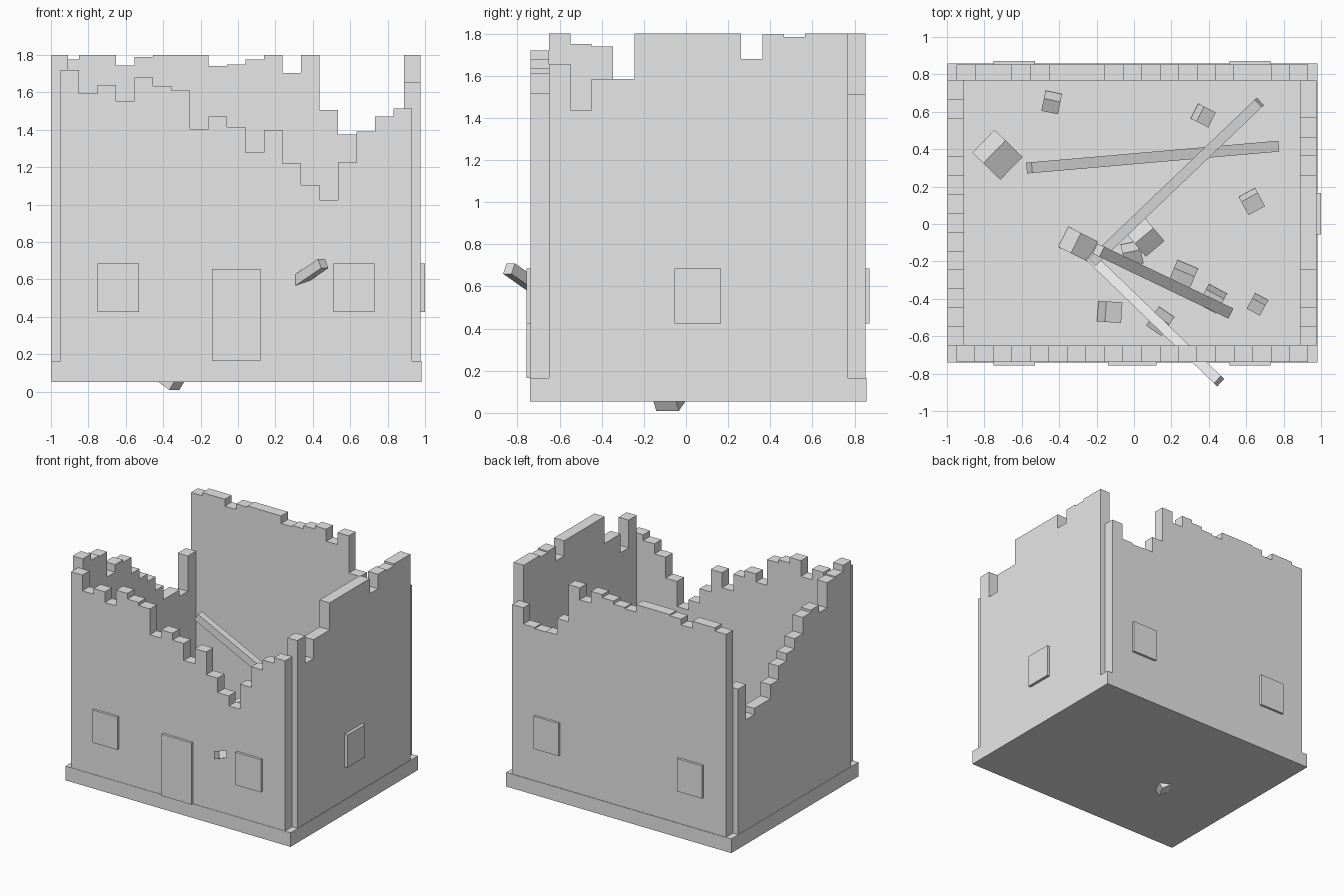
import bpy, bmesh
from mathutils import Vector, Euler, Matrix

cube = bpy.data.objects.get("Cube")
if cube:
    bpy.data.objects.remove(cube, do_unlink=True)

stone = bpy.data.materials.new("grey_stone")
stone.use_nodes = True
grey = (0.8, 0.8, 0.8, 1)
stone.diffuse_color = grey
stone.node_tree.nodes["Principled BSDF"].inputs["Base Color"].default_value = grey


def finish(name, bm):
    bmesh.ops.recalc_face_normals(bm, faces=bm.faces)
    mesh = bpy.data.meshes.new(name)
    bm.to_mesh(mesh)
    bm.free()
    mesh.materials.append(stone)
    obj = bpy.data.objects.new(name, mesh)
    bpy.context.collection.objects.link(obj)
    return obj


def block(name, centre, size, rotation=Matrix.Identity(3)):
    bm = bmesh.new()
    matrix = Matrix.Translation(centre) @ rotation.to_4x4() @ Matrix.Diagonal((*size, 1))
    bmesh.ops.create_cube(bm, size=1, matrix=matrix)
    return finish(name, bm)


def span(name, low, high):
    low, high = Vector(low), Vector(high)
    return block(name, (low + high) / 2, high - low)


def beam(name, start, end, width):
    start, end = Vector(start), Vector(end)
    along = (end - start).normalized()
    side = Vector((0, 0, 1)).cross(along).normalized()
    turn = Matrix((along, side, along.cross(side))).transposed()
    return block(name, (start + end) / 2, ((end - start).length, width, width), turn)


FLOOR = 0.165


def broken_wall(name, axis, low, high, inner, outer, tops):
    """Extrude a wall whose top edge steps through equal-width columns."""
    step = (high - low) / len(tops)
    outline = [(low, FLOOR)]
    for i, top in enumerate(tops):
        if i == 0 or top != tops[i - 1]:
            outline.append((low + i * step, top))
        if i == len(tops) - 1 or top != tops[i + 1]:
            outline.append((low + (i + 1) * step, top))
    outline.append((high, FLOOR))
    bm = bmesh.new()
    place = (lambda u, z: (u, inner, z)) if axis == "x" else (lambda u, z: (inner, u, z))
    face = bm.faces.new([bm.verts.new(place(u, z)) for u, z in outline])
    moved = bmesh.ops.extrude_face_region(bm, geom=[face])["geom"]
    depth = outer - inner
    bmesh.ops.translate(bm, verts=[v for v in moved if isinstance(v, bmesh.types.BMVert)],
                        vec=(0, depth, 0) if axis == "x" else (depth, 0, 0))
    return finish(name, bm)


# Foundation slab
span("foundation", (-0.998, -0.74, 0.053), (0.98, 0.857, FLOOR))

# Crumbled walls, heights listed column by column
broken_wall("front_wall", "x", -0.95, 0.93, -0.65, -0.737,
            [1.72, 1.595, 1.64, 1.555, 1.68, 1.635, 1.61, 1.405, 1.47, 1.415,
             1.28, 1.4, 1.22, 1.105, 1.025, 1.225, 1.39, 1.47, 1.515])
broken_wall("back_wall", "x", -0.95, 0.93, 0.768, 0.853,
            [1.775, 1.8, 1.8, 1.745, 1.79, 1.8, 1.8, 1.8, 1.74, 1.75,
             1.775, 1.8, 1.705, 1.8, 1.505, 1.375, 1.37, 1.38, 1.51])
broken_wall("left_wall", "y", -0.65, 0.768, 0.888, 0.976,
            [1.655, 1.435, 1.585, 1.585, 1.8, 1.8, 1.8, 1.8, 1.8, 1.68,
             1.795, 1.785, 1.8, 1.8])
broken_wall("right_wall", "y", -0.65, 0.768, -0.908, -0.996,
            [1.8, 1.75, 1.74, 1.54, 1.6, 1.58, 1.45, 1.37, 1.31, 1.2,
             1.09, 1.09, 1.04, 1.32])

# Window and door panels
for label, x in (("right", -0.64), ("left", 0.62)):
    for wall, near, far in (("front", -0.757, -0.73), ("back", 0.845, 0.872)):
        span(f"{wall}_window_{label}", (x - 0.11, near, 0.425), (x + 0.11, far, 0.685))
span("side_window", (0.97, -0.055, 0.425), (1.0, 0.167, 0.685))
span("door", (-0.14, -0.757, FLOOR), (0.12, -0.73, 0.655))

# Fallen roof beams
beam("beam_across_back", (-0.56, 0.3, 1.08), (0.76, 0.415, 0.33), 0.058)
beam("beam_diagonal", (-0.22, -0.2, 0.55), (0.67, 0.65, 0.92), 0.055)
beam("beam_steep", (-0.19, -0.14, 0.93), (0.5, -0.47, 0.23), 0.06)
beam("beam_through_front", (-0.23, -0.18, 0.22), (0.455, -0.84, 0.685), 0.055)

# Rubble on the floor
beam("rubble_sunk", (-0.385, -0.065, 0.042), (-0.265, -0.125, 0.25), 0.12)
rubble = [  # x, y, size, tilt, turn
    (-0.73, 0.37, 0.17, 0.5, 0.8), (-0.44, 0.65, 0.09, 0.5, -0.2),
    (0.37, 0.58, 0.09, 0.4, 1.1), (0.63, 0.12, 0.1, 0.3, 0.5),
    (0.66, -0.43, 0.08, 0.4, -0.5), (-0.13, -0.47, 0.11, 0.4, 1.5),
    (0.06, -0.07, 0.13, 0.6, 0.7), (-0.01, -0.16, 0.1, 0.5, 0.2),
    (0.26, -0.28, 0.12, 0.4, -0.4), (0.42, -0.4, 0.11, 0.3, -0.5),
    (0.14, -0.52, 0.1, 0.5, -0.6)]
for i, (x, y, size, tilt, turn) in enumerate(rubble):
    block(f"rubble_{i + 1}", (x, y, FLOOR + size * 0.45), (size, size * 0.85, size),
          Euler((tilt, 0, turn)).to_matrix())
